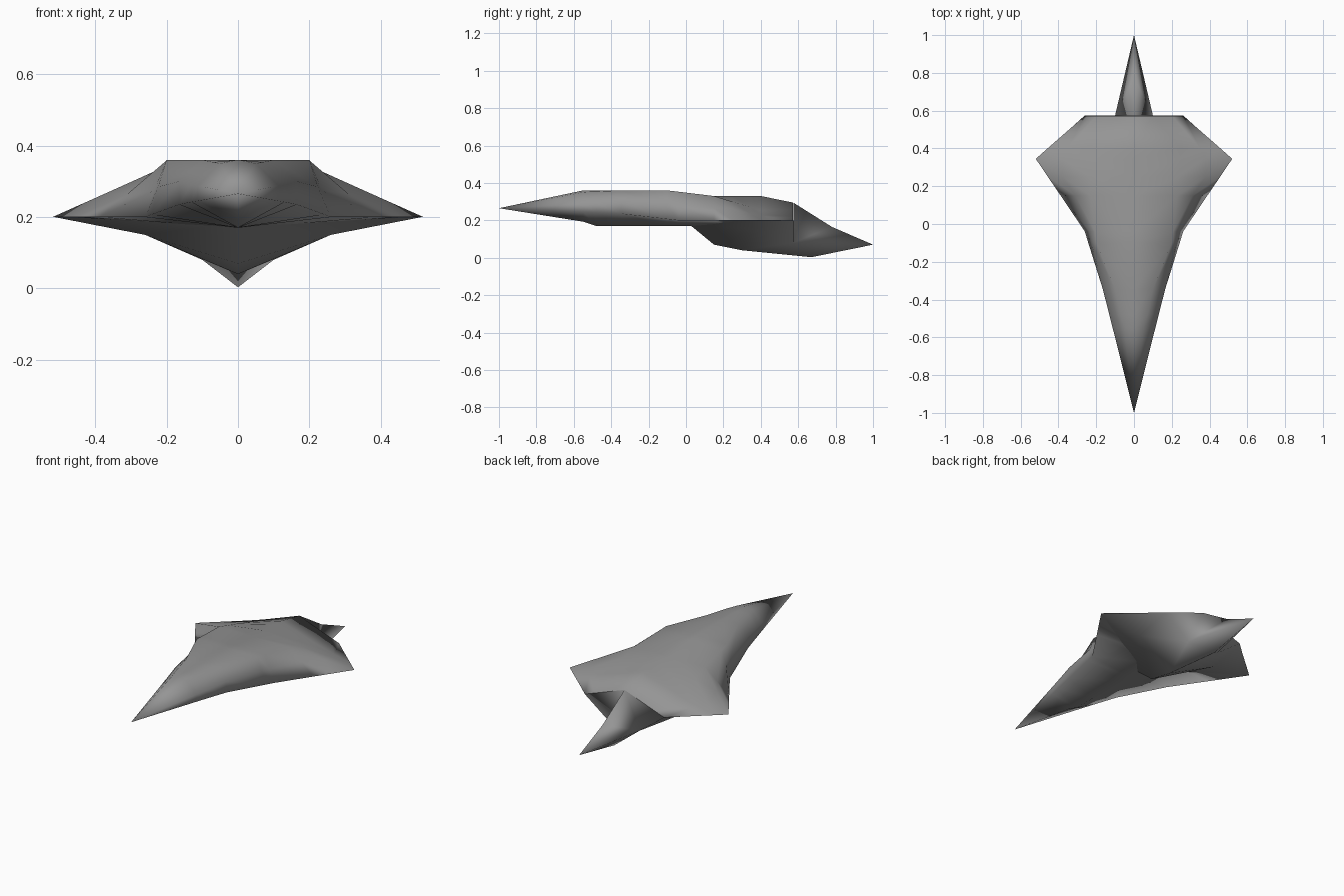
import bpy, bmesh, math
from mathutils import Matrix

cube = bpy.data.objects.get("Cube")
if cube:
    bpy.data.objects.remove(cube, do_unlink=True)

# One plain grey for the whole craft
grey = bpy.data.materials.new("hull_grey")
grey.use_nodes = True
colour = (0.3, 0.3, 0.3, 1)
grey.diffuse_color = colour
shader = grey.node_tree.nodes["Principled BSDF"]
shader.inputs["Base Color"].default_value = colour
shader.inputs["Roughness"].default_value = 0.7


def finish(name, bm):
    """Mirror the half shape, weld the centre line and make a smooth object."""
    geometry = bm.verts[:] + bm.edges[:] + bm.faces[:]
    bmesh.ops.mirror(bm, geom=geometry, axis='X', matrix=Matrix(), merge_dist=0.0001)
    bmesh.ops.remove_doubles(bm, verts=bm.verts[:], dist=0.0001)
    bmesh.ops.triangulate(bm, faces=[f for f in bm.faces if len(f.verts) > 4])
    bmesh.ops.recalc_face_normals(bm, faces=bm.faces[:])
    mesh = bpy.data.meshes.new(name)
    bm.to_mesh(mesh)
    bm.free()
    mesh.materials.append(grey)
    obj = bpy.data.objects.new(name, mesh)
    bpy.context.collection.objects.link(obj)
    bpy.ops.object.select_all(action='DESELECT')
    obj.select_set(True)
    bpy.context.view_layer.objects.active = obj
    bpy.ops.object.shade_smooth_by_angle(angle=math.radians(130))


def loft(name, tip, stations):
    """Join half sections, running from top centre to bottom centre."""
    bm = bmesh.new()
    point = bm.verts.new(tip)
    rings = [[bm.verts.new((x, y, z)) for x, z in ring] for y, ring in stations]
    for a, b in zip(rings[0], rings[0][1:]):
        bm.faces.new((point, a, b))
    for front, back in zip(rings, rings[1:]):
        for i in range(len(front) - 1):
            bm.faces.new((front[i], back[i], back[i + 1], front[i + 1]))
    bm.faces.new(rings[-1])
    finish(name, bm)


# Upper hull: pointed nose, flat back, and a ridge running out to each wing tip
loft("upper_hull", (0, -1, .265), [
    (-.55, [(0, .36), (.05, .35), (.113, .288), (.113, .245), (0, .193)]),
    (-.48, [(0, .36), (.07, .354), (.131, .291), (.131, .242), (0, .17)]),
    (-.345, [(0, .36), (.1, .36), (.165, .3), (.165, .235), (0, .17)]),
    (-.1, [(0, .36), (.2, .36), (.224, .285), (.242, .207), (0, .17)]),
    (-.04, [(0, .353), (.207, .353), (.235, .275), (.26, .2), (0, .17)]),
    (.15, [(0, .33), (.23, .33), (.31, .265), (.388, .2), (0, .167)]),
    (.25, [(0, .33), (.237, .299), (.379, .263), (.456, .2), (0, .165)]),
    (.345, [(0, .33), (.244, .27), (.38, .235), (.52, .2), (0, .165)]),
    (.4, [(0, .33), (.248, .253), (.35, .227), (.458, .2), (0, .165)]),
    (.573, [(0, .295), (.1, .258), (.2, .222), (.26, .2), (0, .165)]),
])

# Lower hull: named corners of one half, with the keel and tail spike
corners = {
    "front": (0, .01, .185), "keel_a": (0, .15, .07), "keel_b": (0, .3, .04),
    "keel_c": (0, .67, .003), "tail": (0, 1, .07), "ridge": (0, .78, .165),
    "rear_top": (0, .575, .294), "wing": (.515, .345, .2),
    "belly": (.26, .36, .15), "corner": (.26, .575, .2),
    "root": (.1, .575, .08),
}
panels = [
    "front keel_a belly", "front belly wing", "keel_a keel_b belly",
    "keel_b root belly", "keel_b keel_c root", "belly root corner",
    "belly corner wing", "rear_top corner root",
    "rear_top root ridge", "ridge root tail", "root keel_c tail",
]
bm = bmesh.new()
verts = {key: bm.verts.new(co) for key, co in corners.items()}
for panel in panels:
    bm.faces.new([verts[key] for key in panel.split()])
finish("keel_and_tail", bm)
